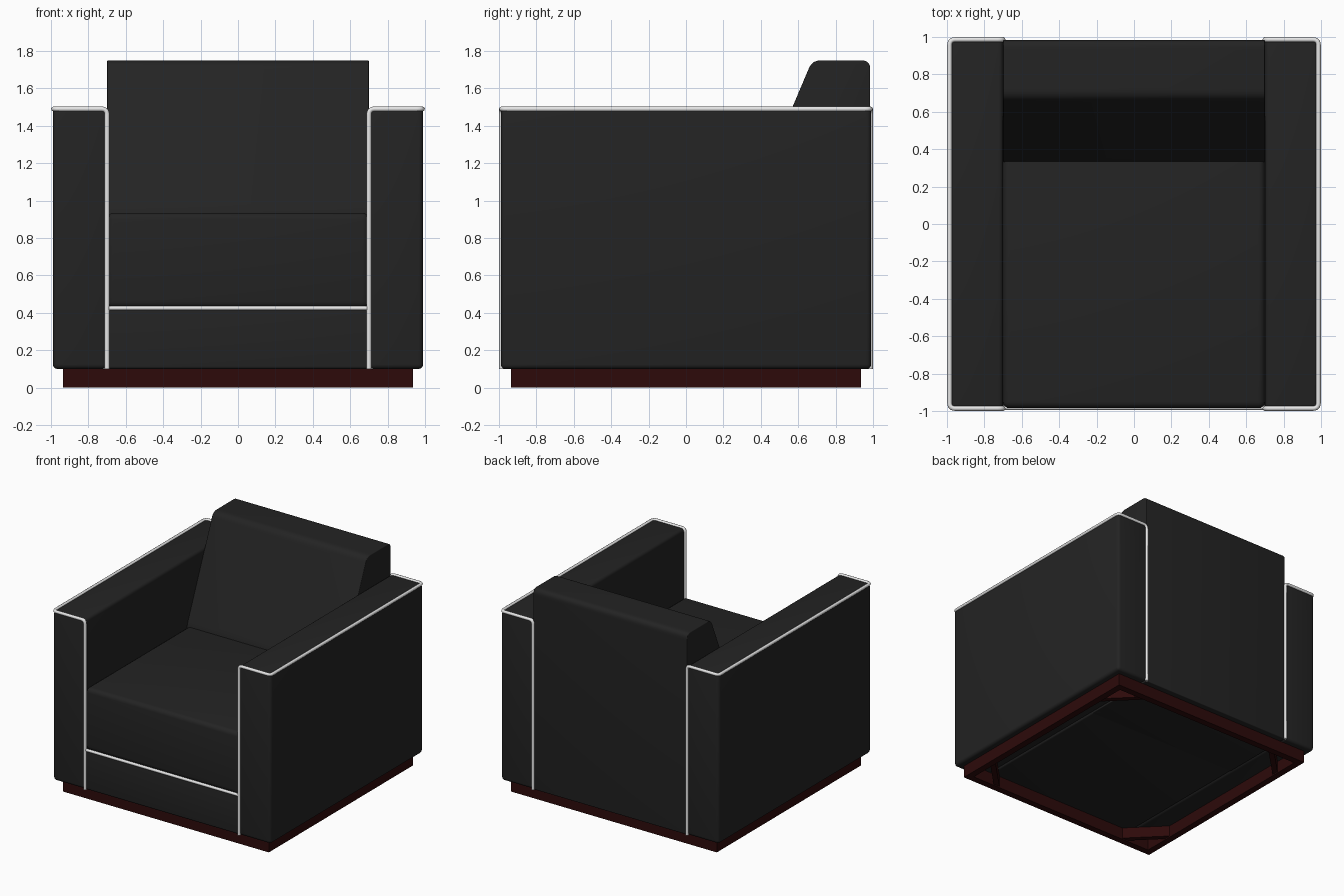
import bpy
import bmesh
from math import radians
from mathutils import Vector

cube = bpy.data.objects.get("Cube")
if cube:
    bpy.data.objects.remove(cube, do_unlink=True)


def material(name, rgb, roughness):
    mat = bpy.data.materials.new(name)
    mat.use_nodes = True
    mat.diffuse_color = (*rgb, 1)
    shader = next(n for n in mat.node_tree.nodes if n.type == "BSDF_PRINCIPLED")
    shader.inputs["Base Color"].default_value = (*rgb, 1)
    shader.inputs["Roughness"].default_value = roughness
    return mat


LEATHER = material("black leather", (0.017, 0.017, 0.017), 0.6)
PIPING = material("white piping", (0.8, 0.8, 0.8), 0.5)
WOOD = material("dark red wood", (0.026, 0.003, 0.003), 0.5)


def select_only(obj):
    bpy.ops.object.select_all(action="DESELECT")
    obj.select_set(True)
    bpy.context.view_layer.objects.active = obj


def add_object(name, data, mat):
    obj = bpy.data.objects.new(name, data)
    bpy.context.collection.objects.link(obj)
    data.materials.append(mat)
    select_only(obj)
    return obj


def prism(name, profile, lift, mat, bevel=0.0):
    """Extrude a flat 3D profile along lift and round all its edges."""
    bm = bmesh.new()
    face = bm.faces.new([bm.verts.new(p) for p in profile])
    result = bmesh.ops.extrude_face_region(bm, geom=[face])
    verts = [g for g in result["geom"] if isinstance(g, bmesh.types.BMVert)]
    bmesh.ops.translate(bm, verts=verts, vec=lift)
    bmesh.ops.recalc_face_normals(bm, faces=bm.faces)
    if bevel:
        bmesh.ops.bevel(bm, geom=bm.edges[:], offset=bevel, segments=4,
                        profile=0.5, affect="EDGES", clamp_overlap=True)
    mesh = bpy.data.meshes.new(name)
    bm.to_mesh(mesh)
    bm.free()
    obj = add_object(name, mesh, mat)
    if bevel:
        bpy.ops.object.shade_smooth_by_angle(angle=radians(35))
    return obj


def box(name, x, y, z, mat, bevel=0.0):
    corners = [(x[0], y[0], z[0]), (x[1], y[0], z[0]),
               (x[1], y[1], z[0]), (x[0], y[1], z[0])]
    return prism(name, corners, (0, 0, z[1] - z[0]), mat, bevel)


def rounded(points, radius, steps=5):
    """Replace the inner corners of a path by small curves."""
    pts = [Vector(p) for p in points]
    path = [pts[0]]
    for before, corner, after in zip(pts, pts[1:], pts[2:]):
        a = corner + (before - corner).normalized() * radius
        b = corner + (after - corner).normalized() * radius
        for i in range(steps + 1):
            t = i / steps
            path.append(a * (1 - t) ** 2 + corner * 2 * t * (1 - t) + b * t * t)
    return path + [pts[-1]]


def tube(name, path, radius):
    curve = bpy.data.curves.new(name, "CURVE")
    curve.dimensions = "3D"
    curve.bevel_depth = radius
    curve.bevel_resolution = 2
    curve.use_fill_caps = True
    spline = curve.splines.new("POLY")
    spline.points.add(len(path) - 1)
    for point, co in zip(spline.points, path):
        point.co = (*co, 1)
    add_object(name, curve, PIPING)
    bpy.ops.object.convert(target="MESH")
    bpy.ops.object.shade_smooth_by_angle(angle=radians(50))


INNER, EDGE = 0.70, 0.986
FLOOR, ARM_TOP = 0.10, 1.49

# Arms with piping round the outer top edge and down the inner edges
for side, s in (("left", 1), ("right", -1)):
    box(f"{side}_arm", sorted((s * INNER, s * 0.99)), (-0.99, 0.99),
        (FLOOR, ARM_TOP + 0.003), LEATHER, 0.025)
    path = [(s * INNER, -EDGE, FLOOR), (s * INNER, -EDGE, ARM_TOP),
            (s * EDGE, -EDGE, ARM_TOP), (s * EDGE, EDGE, ARM_TOP),
            (s * INNER, EDGE, ARM_TOP), (s * INNER, EDGE, FLOOR)]
    tube(f"{side}_arm_piping", rounded(path, 0.03), 0.013)

# Front rail, seat cushion and the piping between them
box("seat_rail", (-INNER, INNER), (-0.985, 0.40), (FLOOR, 0.425), LEATHER, 0.015)
box("seat_cushion", (-INNER, INNER), (-0.985, 0.45), (0.425, 0.935), LEATHER, 0.035)
tube("seat_piping", [Vector((x, -0.982, 0.425)) for x in (-INNER, INNER)], 0.012)

# Backrest with a sloping front, down to the base behind the seat
back = [(-INNER, 0.985, FLOOR), (-INNER, 0.985, 1.75), (-INNER, 0.675, 1.75),
        (-INNER, 0.33, 0.935), (-INNER, 0.33, FLOOR)]
back_profile = rounded([back[0], *back[1:4], back[4]], 0.045)
backrest = prism("backrest", back_profile, (2 * INNER, 0, 0), LEATHER, 0.008)

# Plinth rails and diagonal corner braces
OUT, IN, CUT = 0.935, 0.88, 0.62
for side, s in (("front", -1), ("back", 1)):
    box(f"{side}_plinth_rail", (-OUT, OUT), sorted((s * IN, s * OUT)), (0, FLOOR), WOOD)
for side, s in (("left", 1), ("right", -1)):
    box(f"{side}_plinth_rail", sorted((s * IN, s * OUT)), (-IN, IN), (0, FLOOR), WOOD)
    for end, e in (("front", -1), ("back", 1)):
        brace = [(s * IN, e * CUT, 0.01), (s * IN, e * (CUT + 0.06), 0.01),
                 (s * (CUT + 0.06), e * IN, 0.01), (s * CUT, e * IN, 0.01)]
        prism(f"{end}_{side}_brace", brace, (0, 0, FLOOR - 0.01), WOOD)
